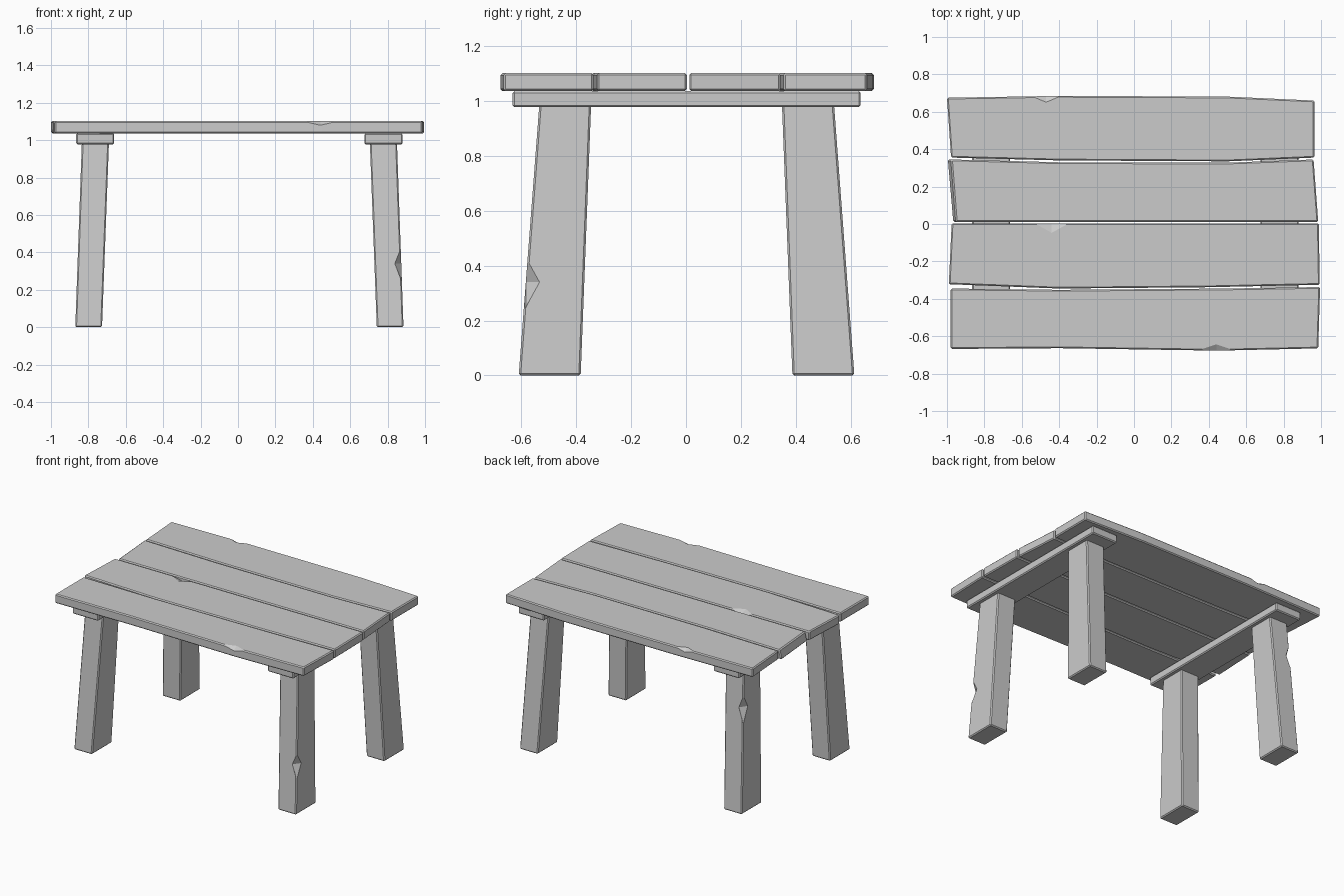
import bpy, bmesh
from mathutils import Vector

if "Cube" in bpy.data.objects:
    bpy.data.objects.remove(bpy.data.objects["Cube"])


def make_object(name, bm):
    bmesh.ops.recalc_face_normals(bm, faces=bm.faces)
    mesh = bpy.data.meshes.new(name)
    bm.to_mesh(mesh)
    bm.free()
    obj = bpy.data.objects.new(name, mesh)
    bpy.context.collection.objects.link(obj)
    return obj


def loft(name, low, high, z0, z1, bevel):
    """Closed solid between two matching outlines at two heights."""
    bm = bmesh.new()
    a = [bm.verts.new((x, y, z0)) for x, y in low]
    b = [bm.verts.new((x, y, z1)) for x, y in high]
    n = len(a)
    bm.faces.new(a[::-1])
    bm.faces.new(b)
    for i in range(n):
        j = (i + 1) % n
        bm.faces.new((a[i], a[j], b[j], b[i]))
    obj = make_object(name, bm)
    mod = obj.modifiers.new("worn_edges", 'BEVEL')
    mod.width = bevel
    mod.segments = 1
    mod.limit_method = 'ANGLE'
    return obj


def rect(x0, x1, y0, y1):
    return [(x0, y0), (x1, y0), (x1, y1), (x0, y1)]


def chip(obj, centre, radii):
    """Knock a faceted chip out of an edge with an octahedral cutter."""
    bm = bmesh.new()
    for axis in range(3):
        for sign in (-1, 1):
            v = Vector(centre)
            v[axis] += sign * radii[axis]
            bm.verts.new(v)
    bmesh.ops.convex_hull(bm, input=bm.verts)
    cutter = make_object(obj.name + "_chip_cutter", bm)
    cutter.hide_render = True
    cutter.hide_set(True)
    mod = obj.modifiers.new("chip", 'BOOLEAN')
    mod.operation = 'DIFFERENCE'
    mod.solver = 'EXACT'
    mod.object = cutter


# Tabletop planks, slightly irregular outlines
outlines = [
    [(-.98, -.668), (-.4, -.664), (.45, -.677), (.985, -.665),
     (.995, -.337), (.5, -.345), (-.4, -.352), (-.98, -.345)],
    [(-.99, -.322), (-.4, -.345), (.4, -.338), (.993, -.325),
     (.988, .003), (-.975, .003)],
    [(-.968, .012), (.985, .012), (.96, .345), (.5, .328),
     (-.4, .33), (-.997, .345)],
    [(-.978, .355), (-.4, .34), (.5, .335), (.965, .355),
     (.965, .66), (.5, .681), (-.4, .685), (-1.0, .675)],
]
planks = []
for i, low in enumerate(outlines):
    high = list(low)
    if i == 2:  # this plank has a sloping left end
        high[0] = (-.952, .012)
        high[-1] = (-.978, .345)
    planks.append(loft(f"plank_{i + 1}", low, high, 1.037, 1.102, .007))

chip(planks[0], (.44, -.677, 1.102), (.10, .034, .022))
chip(planks[1], (-.44, .003, 1.102), (.09, .05, .022))
chip(planks[3], (-.47, .685, 1.102), (.08, .034, .022))

# Cross battens under the top
loft("left_batten", *[rect(-.866, -.662, -.632, .637)] * 2, .978, 1.037, .007)
loft("right_batten", *[rect(.676, .88, -.632, .637)] * 2, .978, 1.037, .007)

# Splayed, tapering legs
legs = {}
for side, xb, xt in (("left", (-.87, -.727), (-.835, -.69)),
                     ("right", (.742, .885), (.705, .85))):
    for end, yb, yt in (("front", (-.61, -.384), (-.535, -.346)),
                        ("back", (.388, .614), (.35, .54))):
        name = f"{end}_{side}_leg"
        legs[name] = loft(name, rect(*xb, *yb), rect(*xt, *yt), 0, .985, .007)

chip(legs["front_right_leg"], (.873, -.584, .34), (.035, .05, .10))
chip(legs["back_left_leg"], (-.844, .559, .73), (.035, .05, .11))
